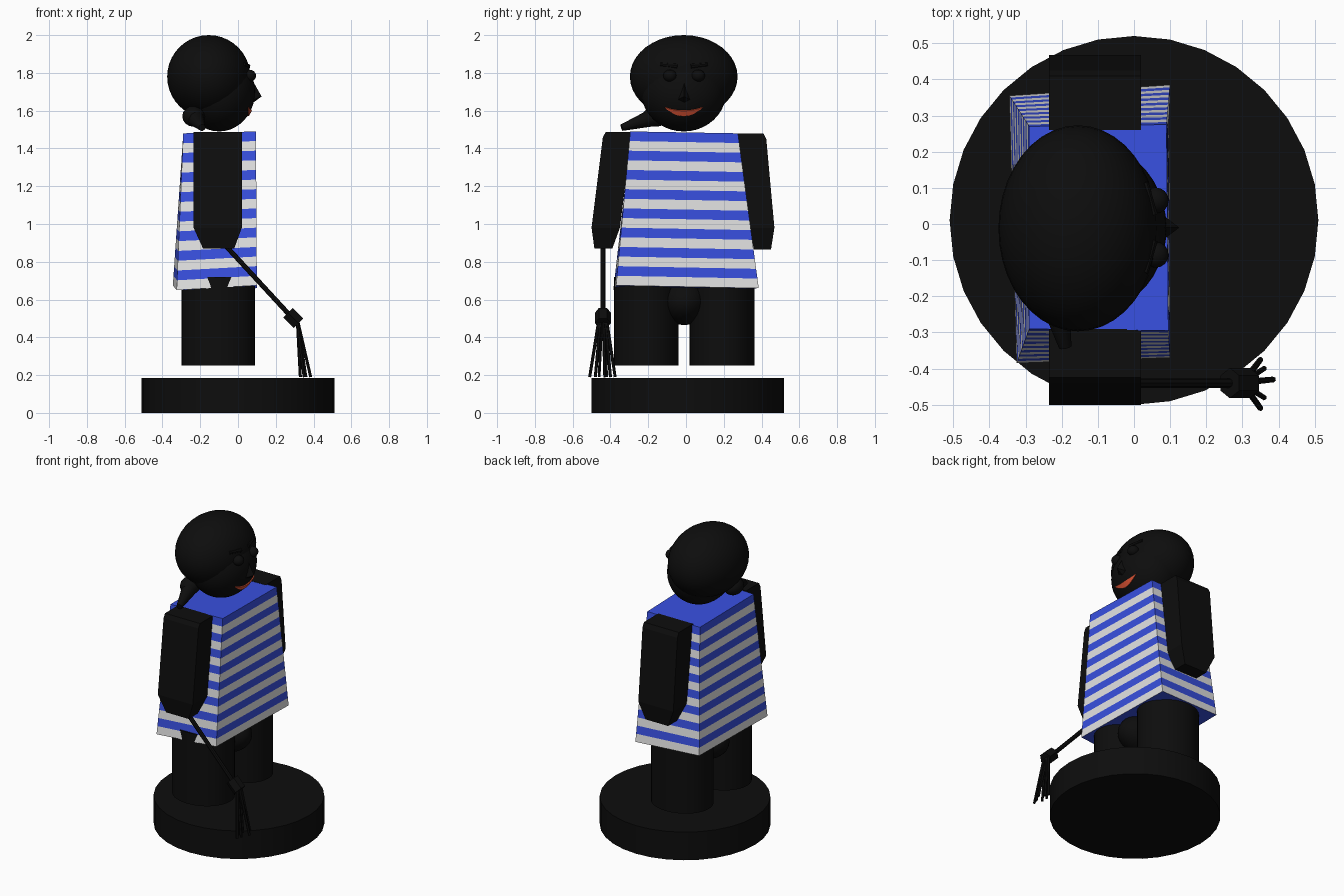
import bpy, bmesh, math
from mathutils import Vector

if "Cube" in bpy.data.objects:
    bpy.data.objects.remove(bpy.data.objects["Cube"], do_unlink=True)


def material(name, rgb):
    m = bpy.data.materials.new(name)
    m.use_nodes = True
    m.diffuse_color = (*rgb, 1)
    m.node_tree.nodes["Principled BSDF"].inputs["Base Color"].default_value = (*rgb, 1)
    return m


BLACK = material("black", (0.004, 0.004, 0.004))
BLUE = material("blue", (0.04, 0.08, 0.75))
WHITE = material("white", (0.78, 0.78, 0.78))
RED = material("lip red", (0.75, 0.09, 0.035))


def make(name, bm, mats=(BLACK,), smooth=False, fix=True):
    if fix:
        bmesh.ops.recalc_face_normals(bm, faces=bm.faces)
    mesh = bpy.data.meshes.new(name)
    bm.to_mesh(mesh)
    bm.free()
    for m in mats:
        mesh.materials.append(m)
    ob = bpy.data.objects.new(name, mesh)
    bpy.context.collection.objects.link(ob)
    if smooth:
        bpy.ops.object.select_all(action="DESELECT")
        ob.select_set(True)
        bpy.context.view_layer.objects.active = ob
        bpy.ops.object.shade_smooth_by_angle(angle=math.radians(40))
    return ob


def ball(name, loc, radii, seg=32):
    bm = bmesh.new()
    bmesh.ops.create_uvsphere(bm, u_segments=seg, v_segments=seg // 2, radius=1)
    bmesh.ops.scale(bm, vec=radii, verts=bm.verts)
    bmesh.ops.translate(bm, vec=loc, verts=bm.verts)
    return make(name, bm, smooth=True)


def rod(name, a, b, r1, r2, seg=8, stretch=1, smooth=True):
    """Tapered rod from a to b; stretch widens it along y when upright."""
    a, b = Vector(a), Vector(b)
    bm = bmesh.new()
    bmesh.ops.create_cone(bm, cap_ends=True, segments=seg, radius1=r1, radius2=r2,
                          depth=(b - a).length)
    bmesh.ops.scale(bm, vec=(1, stretch, 1), verts=bm.verts)
    turn = Vector((0, 0, 1)).rotation_difference(b - a)
    bmesh.ops.rotate(bm, matrix=turn.to_matrix(), verts=bm.verts)
    bmesh.ops.translate(bm, vec=(a + b) / 2, verts=bm.verts)
    return make(name, bm, smooth=smooth)


def loft(name, rings, mats=(BLACK,), color=lambda i: 0):
    """Closed solid through a stack of rings, one colour index per band."""
    bm = bmesh.new()
    rows = [[bm.verts.new(p) for p in ring] for ring in rings]
    n = len(rows[0])
    bm.faces.new(rows[0])
    bm.faces.new(rows[-1])
    for i, (low, high) in enumerate(zip(rows, rows[1:])):
        for k in range(n):
            j = (k + 1) % n
            f = bm.faces.new((low[k], low[j], high[j], high[k]))
            f.material_index = color(i)
    return make(name, bm, mats)


# Round base
rod("base", (0, 0.01, 0), (0, 0.01, 0.185), 0.51, 0.51, 32)

# Legs and hips
for side, y in (("right", -0.21), ("left", 0.19)):
    rod(side + "_leg", (-0.105, y, 0.25), (-0.105, y, 0.72), 0.195, 0.195, 32, 0.88)
ball("hips", (-0.1, -0.01, 0.59), (0.19, 0.13, 0.125))

# Striped shirt: slightly skewed tapered box cut into bands
bottom = [Vector(p) for p in ((-0.325, -0.385, 0.65), (0.1, -0.37, 0.675),
                              (0.1, 0.385, 0.66), (-0.345, 0.355, 0.675))]
top = [Vector(p) for p in ((-0.29, -0.29, 1.48), (0.095, -0.295, 1.49),
                           (0.09, 0.275, 1.48), (-0.29, 0.27, 1.475))]
bands = 16
loft("shirt", [[b.lerp(t, i / bands) for b, t in zip(bottom, top)]
               for i in range(bands + 1)],
     (BLUE, WHITE), lambda i: 1 - i % 2)

# Arms: level = (z, back x, front x, inner y, outer y)
arms = {
    "right_arm": [(0.87, -0.185, -0.02, -0.39, -0.485), (0.98, -0.235, 0.02, -0.35, -0.5),
                  (1.46, -0.235, 0.02, -0.29, -0.44), (1.487, -0.235, 0.02, -0.29, -0.425)],
    "left_arm": [(0.865, -0.185, -0.02, 0.36, 0.45), (0.98, -0.235, 0.02, 0.33, 0.468),
                 (1.45, -0.235, 0.02, 0.26, 0.425), (1.48, -0.235, 0.02, 0.26, 0.41)],
}
for name, levels in arms.items():
    loft(name, [[(x0, y0, z), (x1, y0, z), (x1, y1, z), (x0, y1, z)]
                for z, x0, x1, y0, y1 in levels])

# Head: wide skull with a narrower face
ball("skull", (-0.155, -0.012, 1.78), (0.22, 0.285, 0.22), 40)
FACE, SIZE = Vector((-0.1, -0.012, 1.7)), Vector((0.19, 0.225, 0.21))
ball("face", FACE, SIZE, 40)


def face_x(y, z):
    """Front surface of the face at a given y and z."""
    d = 1 - ((y - FACE.y) / SIZE.y) ** 2 - ((z - FACE.z) / SIZE.z) ** 2
    return FACE.x + SIZE.x * math.sqrt(max(d, 0))


# Eyes and brows
for side, y in (("right", -0.085), ("left", 0.065)):
    ball(side + "_eye", (0.06, y, 1.785), (0.036, 0.036, 0.032), 16)
    out = -0.05 if y < 0 else 0.05
    rod(side + "_brow", (0.052, y - out * 0.8, 1.835), (0.03, y + out, 1.845), 0.014, 0.01)

# Nose: wedge with a pointed tip
bm = bmesh.new()
for p in ((0.06, -0.01, 1.79), (0.125, -0.01, 1.675), (0.06, -0.06, 1.65),
          (0.06, 0.04, 1.65), (0.07, -0.01, 1.635)):
    bm.verts.new(p)
bmesh.ops.convex_hull(bm, input=bm.verts)
make("nose", bm)

# Smiling mouth: thin crescent wrapped on the face
bm = bmesh.new()
steps = 12
rows = []
for i in range(steps + 1):
    t = 2 * i / steps - 1
    y = -0.012 + 0.1 * t
    low, high = 1.57 + 0.045 * t * t, 1.599 + 0.017 * t * t
    rows.append([bm.verts.new((face_x(y, z) + 0.007, y, z)) for z in (low, high)])
for a, b in zip(rows, rows[1:]):
    bm.faces.new((a[0], b[0], b[1], a[1]))
mouth = make("mouth", bm, (RED,), fix=False)
mod = mouth.modifiers.new("thickness", "SOLIDIFY")
mod.thickness = 0.008

# Scarf knot and tail behind the head
ball("scarf_knot", (-0.235, -0.16, 1.57), (0.06, 0.07, 0.055), 16)
rod("scarf_tail", (-0.235, -0.14, 1.575), (-0.19, -0.34, 1.51), 0.055, 0.018, 12)

# Whisk held in the right hand
Y = -0.44
rod("whisk_handle", (-0.07, Y, 0.89), (0.29, Y, 0.5), 0.013, 0.013)
rod("whisk_collar", (0.265, Y, 0.53), (0.32, Y, 0.475), 0.042, 0.042, 6, smooth=False)
tips = ((0.35, -0.51), (0.385, -0.43), (0.35, -0.375), (0.33, -0.46),
        (0.33, -0.42), (0.36, -0.48), (0.36, -0.4))
for i, (x, y) in enumerate(tips):
    rod("whisk_strand_%d" % (i + 1), (0.315, Y + (y - Y) * 0.3, 0.49), (x, y, 0.19),
        0.009, 0.008, 6)
